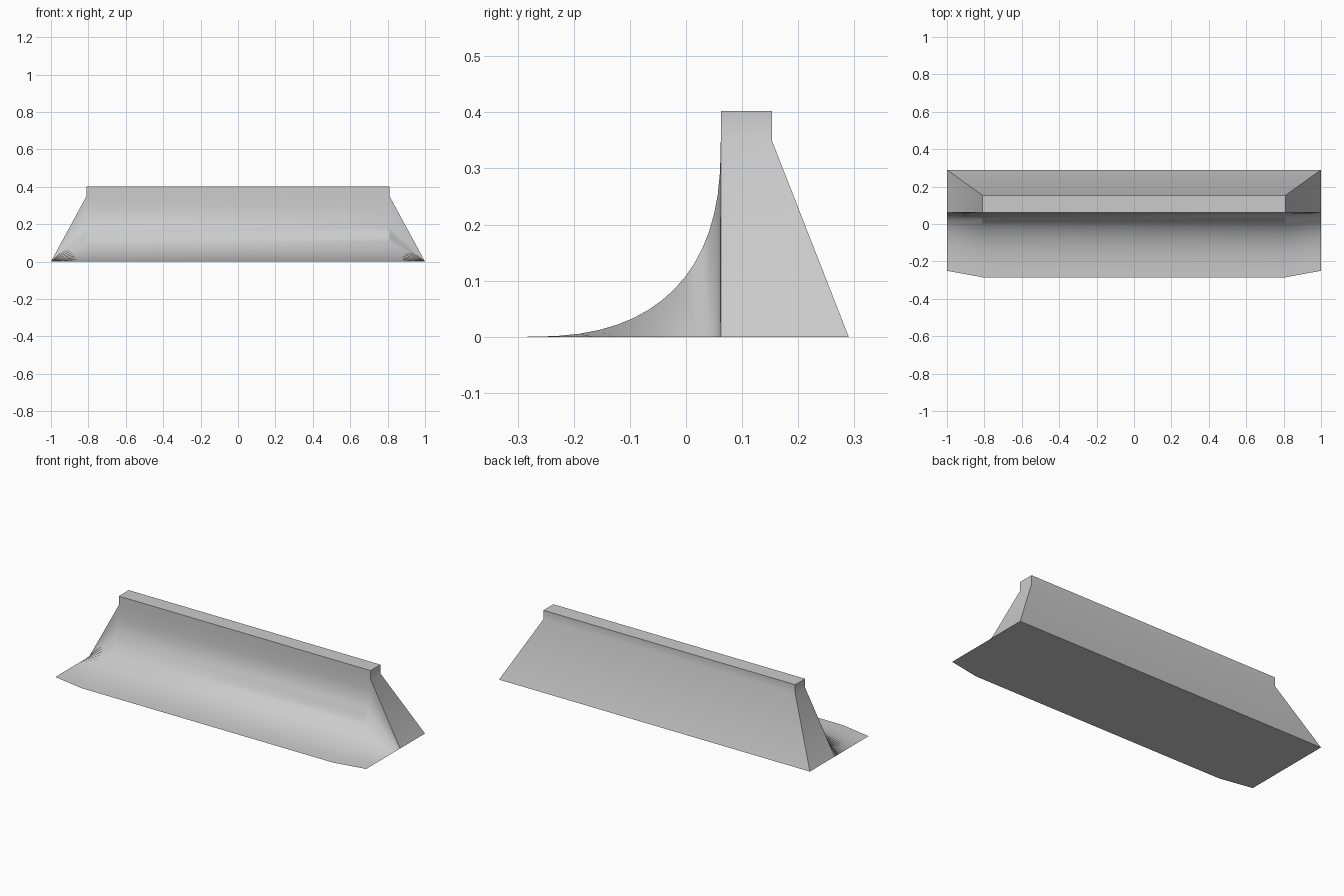
import bpy
import bmesh
from math import sin, cos, pi, radians

if "Cube" in bpy.data.objects:
    bpy.data.objects.remove(bpy.data.objects["Cube"], do_unlink=True)

# Main dimensions
HALF_CORE, HALF_BASE = 0.81, 1.0
TOE, TOE_END, LIP = -0.285, -0.25, 0.062
DECK_BACK, HEEL = 0.153, 0.29
SHOULDER, TOP = 0.35, 0.402
STEPS, POWER = 16, 2.52

concrete = bpy.data.materials.new("concrete_grey")
concrete.use_nodes = True
grey = (0.6, 0.6, 0.6, 1.0)
concrete.diffuse_color = grey
concrete.node_tree.nodes["Principled BSDF"].inputs["Base Color"].default_value = grey


def core_section():
    """Concave riding curve, then the deck and the sloping back."""
    points = []
    for i in range(STEPS + 1):
        a = i / STEPS * pi / 2
        reach = sin(a) ** (2 / POWER)
        drop = max(cos(a), 0.0) ** (2 / POWER) if i < STEPS else 0.0
        points.append((TOE + (LIP - TOE) * reach, SHOULDER * (1 - drop)))
    return points + [(DECK_BACK, SHOULDER), (HEEL, 0.0)]


def end_section(core):
    """The same section flattened to the ground at the outer ends."""
    scale = (LIP - TOE_END) / (LIP - TOE)
    curve = [(LIP + (y - LIP) * scale, 0.0) for y, z in core[:-2]]
    return curve + [(HEEL, 0.0), (HEEL, 0.0)]


# Ramp body lofted through four sections
core = core_section()
end = end_section(core)
bm = bmesh.new()
stations = [(-HALF_BASE, end), (-HALF_CORE, core), (HALF_CORE, core), (HALF_BASE, end)]
rings = [[bm.verts.new((x, y, z)) for y, z in section] for x, section in stations]
count = len(core)
deck = None
for s in range(3):
    for i in range(count):
        j = (i + 1) % count
        face = bm.faces.new((rings[s][i], rings[s + 1][i], rings[s + 1][j], rings[s][j]))
        if s == 1 and i == STEPS:
            deck = face

# Raised deck strip
raised = bmesh.ops.extrude_face_region(bm, geom=[deck])["geom"]
for v in raised:
    if isinstance(v, bmesh.types.BMVert):
        v.co.z = TOP
if deck.is_valid:
    bmesh.ops.delete(bm, geom=[deck], context='FACES_ONLY')

bmesh.ops.remove_doubles(bm, verts=bm.verts[:], dist=0.0001)
bmesh.ops.recalc_face_normals(bm, faces=bm.faces[:])
mesh = bpy.data.meshes.new("quarter_ramp")
bm.to_mesh(mesh)
bm.free()
mesh.materials.append(concrete)

ramp = bpy.data.objects.new("quarter_ramp", mesh)
bpy.context.collection.objects.link(ramp)
bpy.ops.object.select_all(action='DESELECT')
ramp.select_set(True)
bpy.context.view_layer.objects.active = ramp
bpy.ops.object.shade_smooth_by_angle(angle=radians(30))
